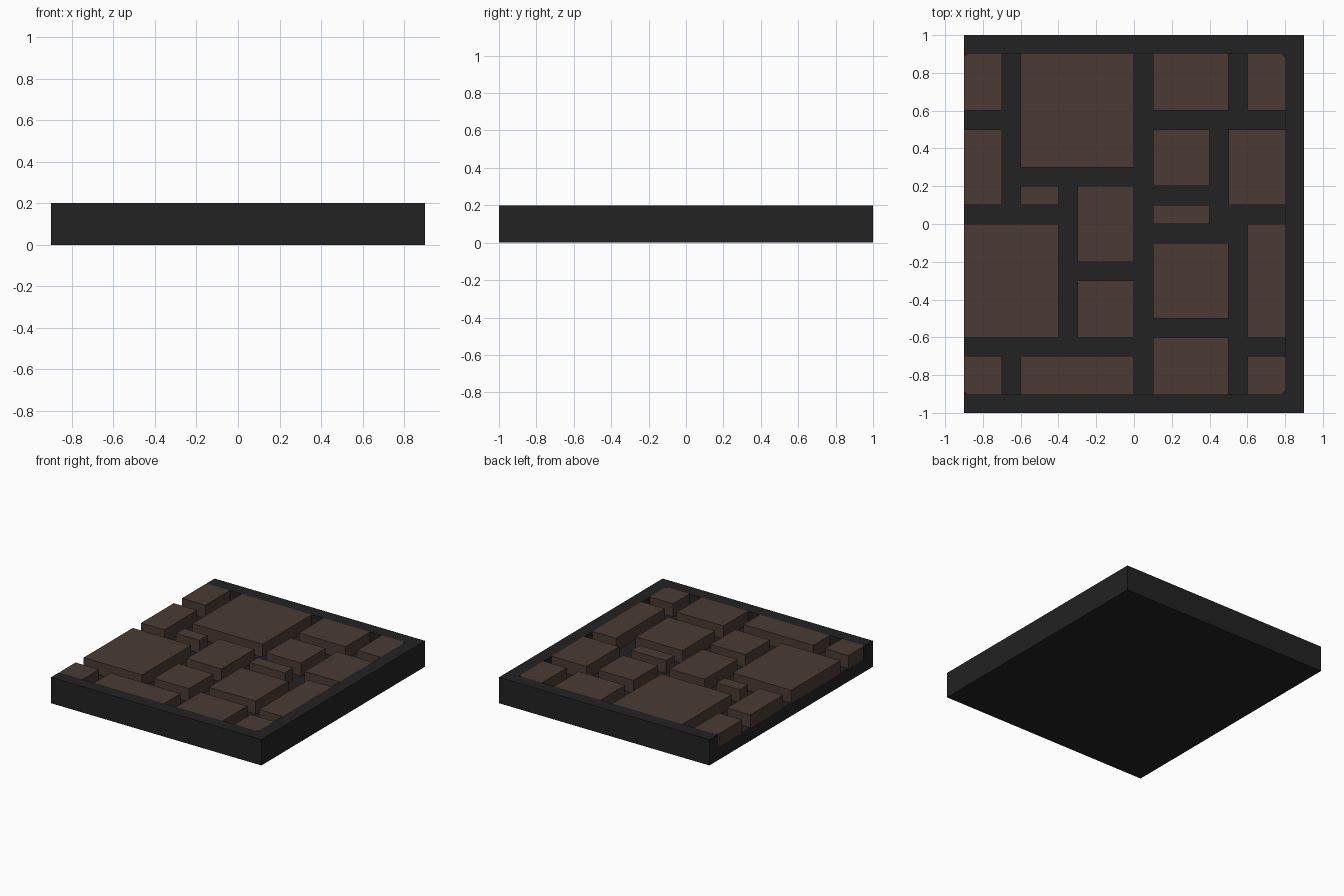
import bpy
import bmesh

cube = bpy.data.objects.get("Cube")
if cube:
    bpy.data.objects.remove(cube, do_unlink=True)


def make_material(name, rgb):
    mat = bpy.data.materials.new(name)
    mat.use_nodes = True
    colour = (*rgb, 1.0)
    mat.diffuse_color = colour
    mat.node_tree.nodes["Principled BSDF"].inputs["Base Color"].default_value = colour
    return mat


charcoal = make_material("charcoal", (0.016, 0.016, 0.016))
brown = make_material("brown_stone", (0.070, 0.044, 0.034))


def prism(name, outline, z0, z1, mat):
    """Extrude a flat outline from z0 up to z1."""
    bm = bmesh.new()
    face = bm.faces.new([bm.verts.new((x, y, z0)) for x, y in outline])
    up = bmesh.ops.extrude_face_region(bm, geom=[face], use_keep_orig=True)
    for v in up["geom"]:
        if isinstance(v, bmesh.types.BMVert):
            v.co.z = z1
    bmesh.ops.recalc_face_normals(bm, faces=bm.faces)
    mesh = bpy.data.meshes.new(name)
    bm.to_mesh(mesh)
    bm.free()
    mesh.materials.append(mat)
    obj = bpy.data.objects.new(name, mesh)
    bpy.context.collection.objects.link(obj)
    return obj


FLOOR, TOP = 0.1, 0.2
CUT = 0.015  # clipped corner of the four outermost stones

# Three-sided rim, open on the right side (-x)
prism("rim", [(-0.9, -1), (0.9, -1), (0.9, 1), (-0.9, 1),
              (-0.9, 0.9), (0.8, 0.9), (0.8, -0.9), (-0.9, -0.9)], 0, TOP, charcoal)

# Floor slab showing between the stones
prism("floor_slab", [(-0.9, -0.9), (0.8, -0.9), (0.8, 0.9), (-0.9, 0.9)], 0, FLOOR, charcoal)

# Paving stones: x min, x max, y min, y max
stones = [
    (-0.9, -0.7, 0.6, 0.9), (-0.6, 0.0, 0.3, 0.9), (0.1, 0.5, 0.6, 0.9),
    (0.6, 0.8, 0.6, 0.9), (-0.9, -0.7, 0.1, 0.5), (0.1, 0.4, 0.2, 0.5),
    (0.5, 0.8, 0.1, 0.5), (-0.6, -0.4, 0.1, 0.2), (-0.3, 0.0, -0.2, 0.2),
    (0.1, 0.4, 0.0, 0.1), (-0.9, -0.4, -0.6, 0.0), (-0.3, 0.0, -0.6, -0.3),
    (0.1, 0.5, -0.5, -0.1), (0.6, 0.8, -0.6, 0.0), (-0.9, -0.7, -0.9, -0.7),
    (-0.6, 0.0, -0.9, -0.7), (0.1, 0.5, -0.9, -0.6), (0.6, 0.8, -0.9, -0.7),
]
for i, (x0, x1, y0, y1) in enumerate(stones, 1):
    outline = []
    for k, (x, y) in enumerate([(x0, y0), (x1, y0), (x1, y1), (x0, y1)]):
        if x in (-0.9, 0.8) and abs(y) == 0.9:
            # Clip the corner that meets the end of the tray
            along_x = (x + (CUT if x < 0 else -CUT), y)
            along_y = (x, y + (CUT if y < 0 else -CUT))
            outline += [along_y, along_x] if k % 2 == 0 else [along_x, along_y]
        else:
            outline.append((x, y))
    prism(f"stone_{i:02d}", outline, FLOOR, TOP, brown)
